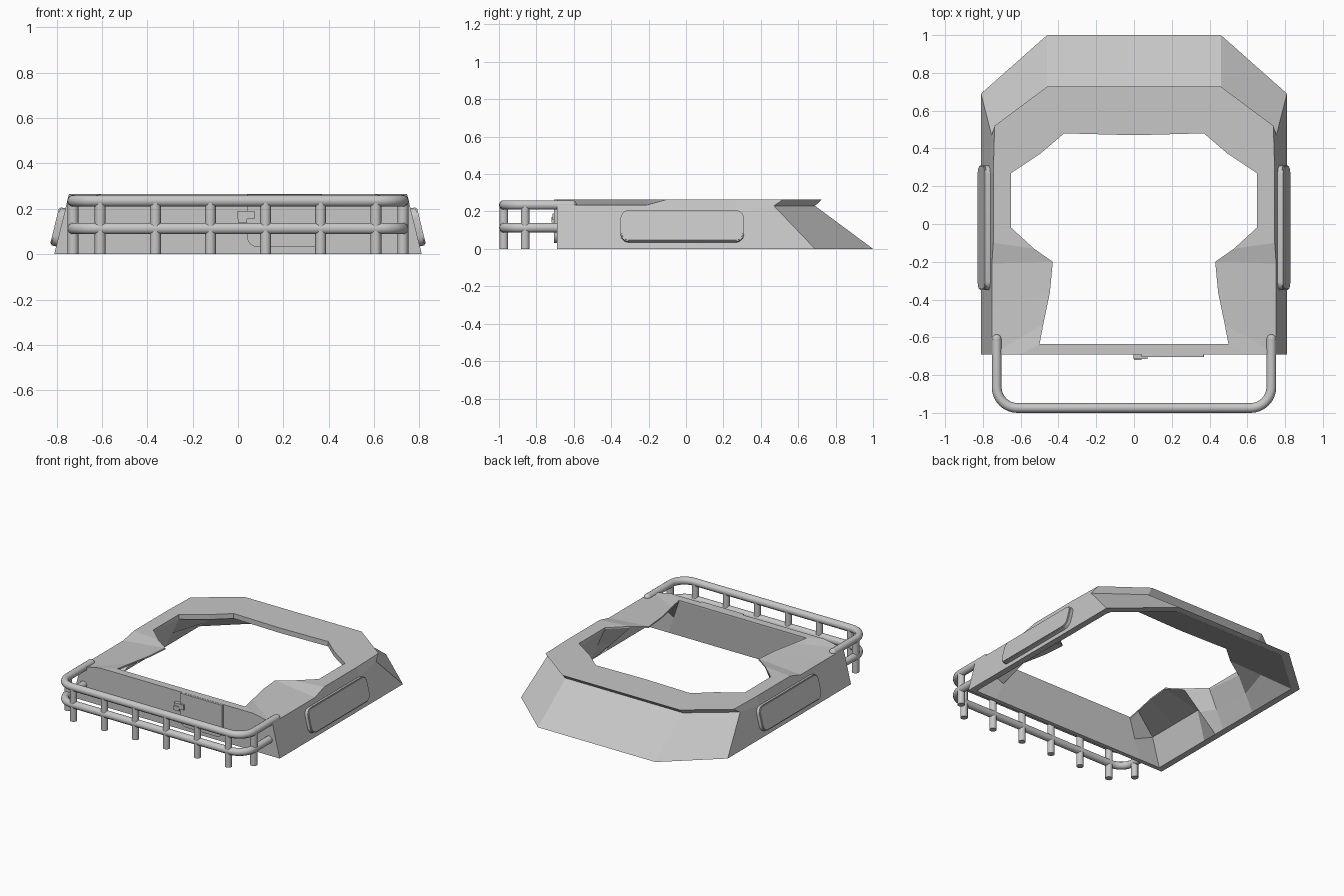
import bpy, bmesh, math
from mathutils import Vector

if "Cube" in bpy.data.objects:
    bpy.data.objects.remove(bpy.data.objects["Cube"])

grey = bpy.data.materials.new("plain_grey")
grey.use_nodes = True
COLOUR = (0.57, 0.57, 0.57, 1)
grey.diffuse_color = COLOUR
grey.node_tree.nodes["Principled BSDF"].inputs["Base Color"].default_value = COLOUR

TOP, DIP, LIP, HALF = 0.265, 0.235, 0.23, 0.81
SLOPE = 0.245  # inward lean of the side walls per unit of height


def finish(name, bm):
    bmesh.ops.recalc_face_normals(bm, faces=bm.faces)
    mesh = bpy.data.meshes.new(name)
    bm.to_mesh(mesh)
    bm.free()
    obj = bpy.data.objects.new(name, mesh)
    bpy.context.collection.objects.link(obj)
    mesh.materials.append(grey)
    return obj


def smooth(obj):
    bpy.ops.object.select_all(action='DESELECT')
    obj.select_set(True)
    bpy.context.view_layer.objects.active = obj
    bpy.ops.object.shade_smooth_by_angle(angle=math.radians(40))


def wall_x(z):
    return HALF - SLOPE * z


# One cross-section of the hull ring, from the outer foot round to the inner foot
def section(bottom, mid, top, hole, inner, thick, shoulder=None):
    low, foot = Vector((*hole, TOP - thick)), Vector((*inner, 0))
    under = Vector(shoulder) if shoulder else (low + foot) / 2
    return [Vector((*bottom, 0)), Vector(mid), Vector(top),
            Vector((*hole, TOP)), low, under, foot]


# Front wall, then the sides: deck edge (y, z), opening edge (x, y), thin corner deck
THIN, THICK_EDGE = 0.01, 0.035
stations = [section((x, -0.69), (x, -0.69, 0.2), (x, -0.69, TOP), (hx, -0.635), (x, -0.66), THIN)
            for x, hx in ((0, 0), (0.6, 0.5))]
side = [(-0.69, DIP, 0.48, -0.53, True), (-0.45, DIP, 0.445, -0.36, True),
        (-0.21, DIP, 0.43, -0.2, True), (-0.1, TOP, 0.53, -0.13, False),
        (-0.02, TOP, 0.65, -0.02, False), (0.27, TOP, 0.65, 0.27, False)]
for y, z, hx, hy, corner in side:
    inner_y = max(y, -0.66)
    stations.append(section((HALF, y), (wall_x(0.2), y, 0.2), (wall_x(z), y, z), (hx, hy),
                            (0.765, inner_y), THIN if y < 0 else THICK_EDGE,
                            (0.71, inner_y, 0.205) if corner else None))
# Sloped end with an undercut lip
stations.append(section((HALF, 0.69), (wall_x(LIP), 0.47, LIP), (0.738, 0.52, TOP),
                        (0.49, 0.377), (0.765, 0.66), THICK_EDGE))
stations.append(section((0.46, 1), (0.46, 0.69, LIP), (0.46, 0.727, TOP),
                        (0.37, 0.48), (0.44, 0.95), THICK_EDGE))
stations.append(section((0, 1), (0, 0.69, LIP), (0, 0.727, TOP),
                        (0, 0.47), (0, 0.95), THICK_EDGE))

bm = bmesh.new()
rings = [[bm.verts.new(p) for p in s] for s in stations]
for a, b in zip(rings, rings[1:]):
    for i in range(len(a)):
        j = (i + 1) % len(a)
        bm.faces.new((a[i], a[j], b[j], b[i]))
copy = bmesh.ops.duplicate(bm, geom=bm.verts[:] + bm.edges[:] + bm.faces[:])["geom"]
for v in copy:
    if isinstance(v, bmesh.types.BMVert):
        v.co.x *= -1
bmesh.ops.remove_doubles(bm, verts=bm.verts, dist=0.0005)
finish("hull_ring", bm)


# Rounded plate: outline in local x, y, extruded along local z
def rounded_plate(name, width, height, depth, top_radius, low_radius, bevel=0):
    bm = bmesh.new()
    verts = []
    for k, (sx, sy) in enumerate([(1, 1), (-1, 1), (-1, -1), (1, -1)]):
        radius = top_radius if sy > 0 else low_radius
        for step in range(6):
            a = math.pi / 2 * (k + step / 5)
            verts.append(bm.verts.new((sx * (width / 2 - radius) + radius * math.cos(a),
                                       sy * (height / 2 - radius) + radius * math.sin(a), 0)))
    face = bm.faces.new(verts)
    ext = bmesh.ops.extrude_face_region(bm, geom=[face])["geom"]
    top = [e for e in ext if isinstance(e, bmesh.types.BMVert)]
    bmesh.ops.translate(bm, verts=top, vec=(0, 0, depth))
    if bevel:
        rim = [e for e in bm.edges if all(v in top for v in e.verts)]
        bmesh.ops.bevel(bm, geom=rim, offset=bevel, segments=2, affect='EDGES')
    obj = finish(name, bm)
    smooth(obj)
    return obj


# Side panels lying on the leaning walls
for sign, label in ((1, "left"), (-1, "right")):
    panel = rounded_plate(label + "_side_panel", 0.66, 0.172, 0.036, 0.045, 0.045, 0.006)
    panel.rotation_euler = (math.pi / 2 - math.atan(SLOPE), 0, sign * math.pi / 2)
    panel.location = (sign * (wall_x(0.116) - 0.008), -0.02, 0.116)

# Front hatch, square at the top and rounded below, and its latch
hatch = rounded_plate("front_hatch", 0.33, 0.232, 0.02, 0.002, 0.045)
hatch.rotation_euler = (math.pi / 2, 0, 0)
hatch.location = (0.205, -0.685, 0.148)


def box(name, centre, size):
    bm = bmesh.new()
    bmesh.ops.create_cube(bm, size=1)
    for v in bm.verts:
        v.co = Vector(centre) + Vector(c * s for c, s in zip(v.co, size))
    return finish(name, bm)


box("latch", (0.035, -0.7, 0.172), (0.075, 0.03, 0.036))
box("latch_base", (0.02, -0.7, 0.155), (0.04, 0.04, 0.03))


# Front guard rail made of round tubes
def tube(name, points, radius):
    curve = bpy.data.curves.new(name, 'CURVE')
    curve.dimensions = '3D'
    curve.bevel_depth = radius
    curve.bevel_resolution = 3
    curve.use_fill_caps = True
    spline = curve.splines.new('POLY')
    spline.points.add(len(points) - 1)
    for p, co in zip(spline.points, points):
        p.co = (*co, 1)
    curve.materials.append(grey)
    obj = bpy.data.objects.new(name, curve)
    bpy.context.collection.objects.link(obj)
    bpy.ops.object.select_all(action='DESELECT')
    obj.select_set(True)
    bpy.context.view_layer.objects.active = obj
    bpy.ops.object.convert(target='MESH')
    smooth(bpy.context.object)


RAIL_X, RAIL_Y, BEND, RAIL_R, POST_R = 0.727, -0.974, 0.11, 0.026, 0.024


def rail_path(end_y, z):
    half = [(RAIL_X, end_y, z)]
    for step in range(9):
        a = math.pi / 2 * step / 8
        half.append((RAIL_X - BEND + BEND * math.cos(a), RAIL_Y + BEND - BEND * math.sin(a), z))
    return half + [(-x, y, h) for x, y, h in reversed(half)]


tube("upper_rail", rail_path(-0.61, 0.235), RAIL_R)
tube("lower_rail", rail_path(-0.67, 0.113), RAIL_R)
for sign in (1, -1):
    bm = bmesh.new()
    bmesh.ops.create_uvsphere(bm, u_segments=16, v_segments=8, radius=RAIL_R)
    cap = finish("rail_end", bm)
    cap.location = (sign * RAIL_X, -0.61, 0.235)
    smooth(cap)
    tube("side_post", [(sign * RAIL_X, -0.86, 0), (sign * RAIL_X, -0.86, 0.235)], POST_R)
for i in range(6):
    x = (i - 2.5) * 0.243
    tube("front_post", [(x, RAIL_Y, 0), (x, RAIL_Y, 0.235)], POST_R)
